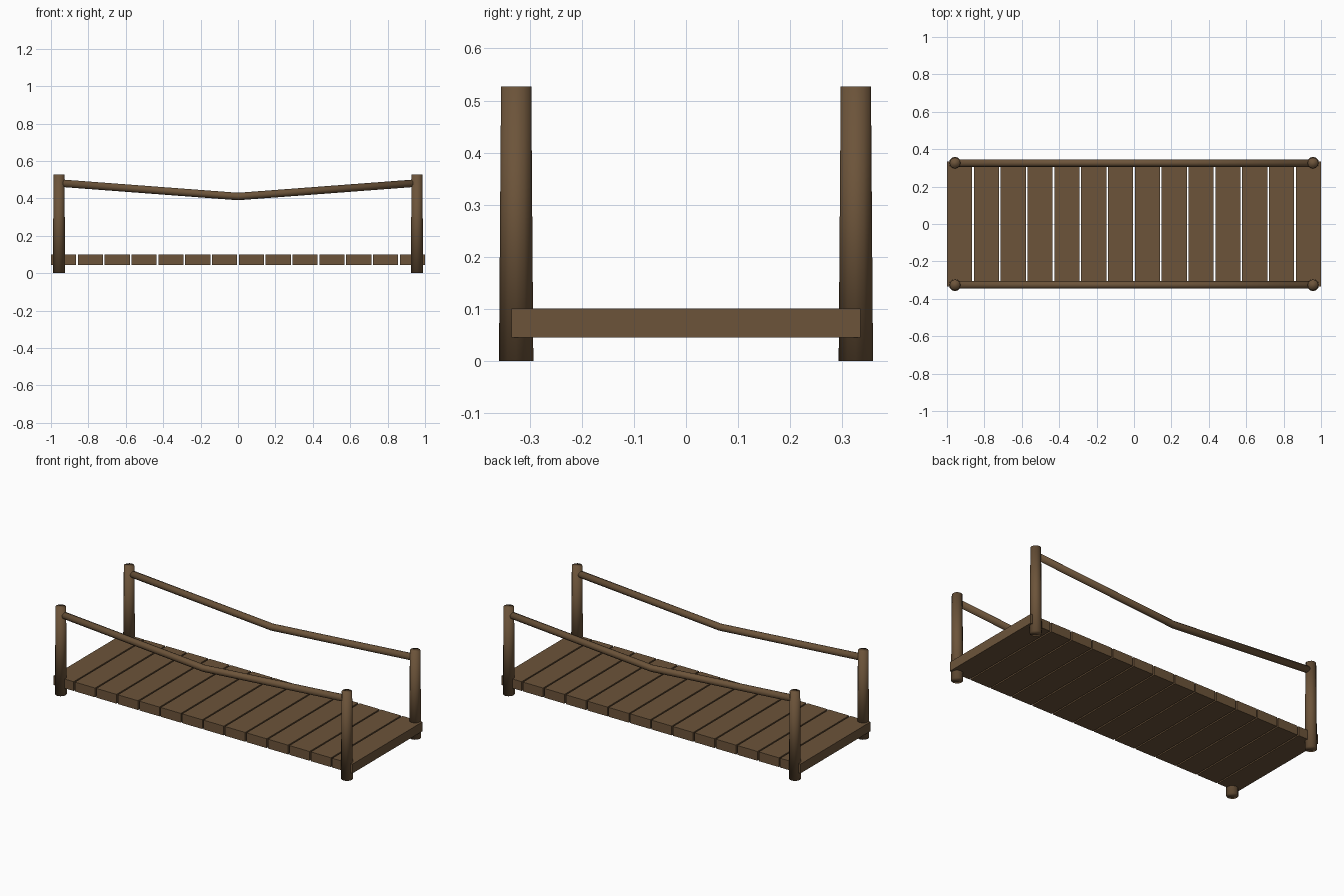
import bpy, bmesh, math
from mathutils import Vector

if "Cube" in bpy.data.objects:
    bpy.data.objects.remove(bpy.data.objects["Cube"])

wood = bpy.data.materials.new("brown wood")
wood.diffuse_color = (0.150, 0.088, 0.042, 1)
wood.use_nodes = True
wood.node_tree.nodes["Principled BSDF"].inputs["Base Color"].default_value = wood.diffuse_color


def finish(bm, name, smooth):
    bmesh.ops.recalc_face_normals(bm, faces=bm.faces)
    me = bpy.data.meshes.new(name)
    bm.to_mesh(me)
    bm.free()
    me.materials.append(wood)
    for p in me.polygons:
        p.use_smooth = smooth
    ob = bpy.data.objects.new(name, me)
    bpy.context.collection.objects.link(ob)
    return ob


def tube(name, rings, sides, upright):
    """Capped round tube through (centre, radius) rings, smooth all over."""
    bm = bmesh.new()
    loops = []
    for c, r in rings:
        ring = []
        for i in range(sides):
            a = 2 * math.pi * i / sides
            u, v = r * math.cos(a), r * math.sin(a)
            off = Vector((u, v, 0)) if upright else Vector((0, u, v))
            ring.append(bm.verts.new(Vector(c) + off))
        loops.append(ring)
    for a, b in zip(loops, loops[1:]):
        for i in range(sides):
            j = (i + 1) % sides
            bm.faces.new((a[i], a[j], b[j], b[i]))
    bm.faces.new(loops[0])
    bm.faces.new(loops[-1])
    return finish(bm, name, True)


# Deck planks
count = 14
pitch = 2 / (count - 0.06)
width = pitch * 0.94
for k in range(count):
    bm = bmesh.new()
    bmesh.ops.create_cube(bm, size=1)
    bmesh.ops.scale(bm, vec=(width, 0.67, 0.056), verts=bm.verts)
    x = (k - (count - 1) / 2) * pitch
    bmesh.ops.translate(bm, vec=(x, 0, 0.073), verts=bm.verts)
    finish(bm, f"deck_plank_{k + 1}", False)

for sy, side in ((-1, "front"), (1, "back")):
    y = sy * 0.326
    # Tapered corner posts
    for sx, end in ((-1, "left"), (1, "right")):
        x = sx * 0.957
        tube(f"{side}_{end}_post", [((x, y, 0), 0.033), ((x, y, 0.527), 0.029)], 12, True)
    # Sagging handrail
    tube(f"{side}_handrail",
         [((-0.957, y, 0.482), 0.02), ((0, y, 0.41), 0.02), ((0.957, y, 0.482), 0.02)], 12, False)
